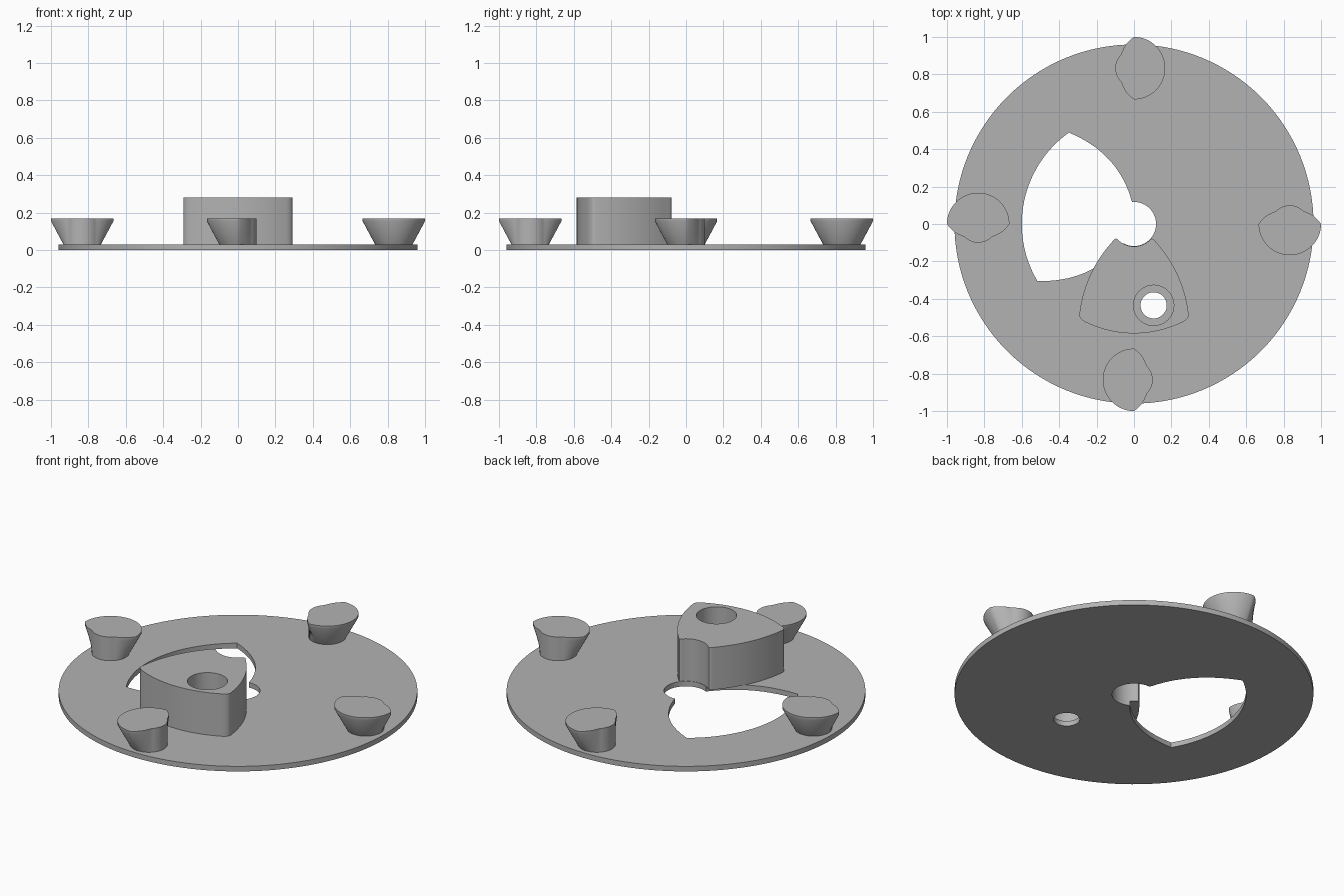
import bpy, bmesh
from math import cos, sin, radians, pi
from mathutils import Vector, Matrix

if "Cube" in bpy.data.objects:
    bpy.data.objects.remove(bpy.data.objects["Cube"], do_unlink=True)

grey = bpy.data.materials.new("plain grey")
grey.use_nodes = True
grey.diffuse_color = (0.45, 0.45, 0.45, 1)
grey.node_tree.nodes["Principled BSDF"].inputs["Base Color"].default_value = grey.diffuse_color


def polar(r, deg):
    return Vector((r * cos(radians(deg)), r * sin(radians(deg))))


def arc(r, start, end, n):
    return [polar(r, start + (end - start) * i / n) for i in range(n + 1)]


def curve(a, via, b, n=10):
    """Smooth curve from a to b passing through via."""
    a, via, b = Vector(a), Vector(via), Vector(b)
    ctrl = 2 * via - (a + b) / 2
    ts = [i / n for i in range(n + 1)]
    return [a * (1 - t) ** 2 + ctrl * 2 * t * (1 - t) + b * t * t for t in ts]


def tidy(points):
    """Drop repeated neighbours from a closed outline."""
    return [p for i, p in enumerate(points) if (p - points[i - 1]).length > 1e-4]


def loft(name, rings):
    """Solid from (z, outline) rings with equal point counts."""
    bm = bmesh.new()
    loops = [[bm.verts.new((p.x, p.y, z)) for p in pts] for z, pts in rings]
    for low, high in zip(loops, loops[1:]):
        for i in range(len(low)):
            bm.faces.new((low[i - 1], low[i], high[i], high[i - 1]))
    bm.faces.new(loops[0])
    bm.faces.new(loops[-1])
    bmesh.ops.recalc_face_normals(bm, faces=bm.faces)
    mesh = bpy.data.meshes.new(name)
    bm.to_mesh(mesh)
    bm.free()
    mesh.materials.append(grey)
    obj = bpy.data.objects.new(name, mesh)
    bpy.context.collection.objects.link(obj)
    return obj


def prism(name, outline, z0, z1):
    outline = tidy(outline)
    return loft(name, [(z0, outline), (z1, outline)])


def activate(obj):
    bpy.ops.object.select_all(action='DESELECT')
    obj.select_set(True)
    bpy.context.view_layer.objects.active = obj


def cut(obj, outline):
    """Cut an outline straight through an object."""
    cutter = prism("cutter", outline, -0.5, 0.5)
    cutter.hide_render = True
    mod = obj.modifiers.new("cut", 'BOOLEAN')
    mod.operation = 'DIFFERENCE'
    mod.solver = 'EXACT'
    mod.object = cutter
    activate(obj)
    bpy.ops.object.modifier_apply(modifier=mod.name)
    bpy.data.objects.remove(cutter, do_unlink=True)


def circle(r, centre=(0, 0), n=48):
    return [p + Vector(centre) for p in arc(r, 0, 360, n)[:-1]]


def smooth(obj):
    activate(obj)
    bpy.ops.object.shade_smooth_by_angle(angle=radians(30))


PLATE = 0.03
BOLT = (0.105, -0.435)

# Base disc with a centre hole, bolt hole and curved window
disc = prism("base_disc", circle(0.96, n=128), 0, PLATE)
axis, spread = 168, 42.6
upper = curve(polar(0.6, axis - spread), polar(0.364, axis - 57.2), polar(0.118, axis - 73))
lower = curve(polar(0.118, axis + 73), polar(0.364, axis + 57.2), polar(0.6, axis + spread))
rim = arc(0.6, axis + spread, axis - spread, 28)
cut(disc, rim + upper + lower)
cut(disc, circle(0.118))
cut(disc, circle(0.07, BOLT))
smooth(disc)

# Raised block: rounded triangle hollowed around the centre hole
half = (arc(0.12, 270, 225, 8)
        + curve((-0.085, -0.085), (-0.1, -0.079), (-0.118, -0.097), 5)
        + curve((-0.118, -0.097), (-0.235, -0.275), (-0.292, -0.48), 14)
        + curve((-0.292, -0.48), (-0.285, -0.506), (-0.255, -0.527), 6)
        + arc(0.585, 244.2, 270, 10))
half = [p for i, p in enumerate(half) if i == 0 or (p - half[i - 1]).length > 2e-3]
mirrored = [Vector((-p.x, p.y)) for p in reversed(half[1:-1])]
block = prism("raised_block", half + mirrored, PLATE, 0.28)
cut(block, circle(0.108, BOLT))
smooth(block)

# Four pegs: flared on one half, straight on the other
def peg_outline(flare):
    pts = []
    for i in range(72):
        a = -180 + i * 5
        past = max(0, abs(a) - 90)
        blend = max(0, 1 - past / 45) ** 1.3
        pts.append(polar(0.1 + (flare - 0.1) * blend, a))
    return pts


for i, side in enumerate(("back", "right", "front", "left")):
    peg = loft(side + "_peg", [(PLATE, peg_outline(0.1)), (0.155, peg_outline(0.167)),
                               (0.17, peg_outline(0.167))])
    peg.data.transform(Matrix.Rotation(-i * pi / 2, 4, 'Z') @ Matrix.Translation((0, 0.833, 0)))
    smooth(peg)
